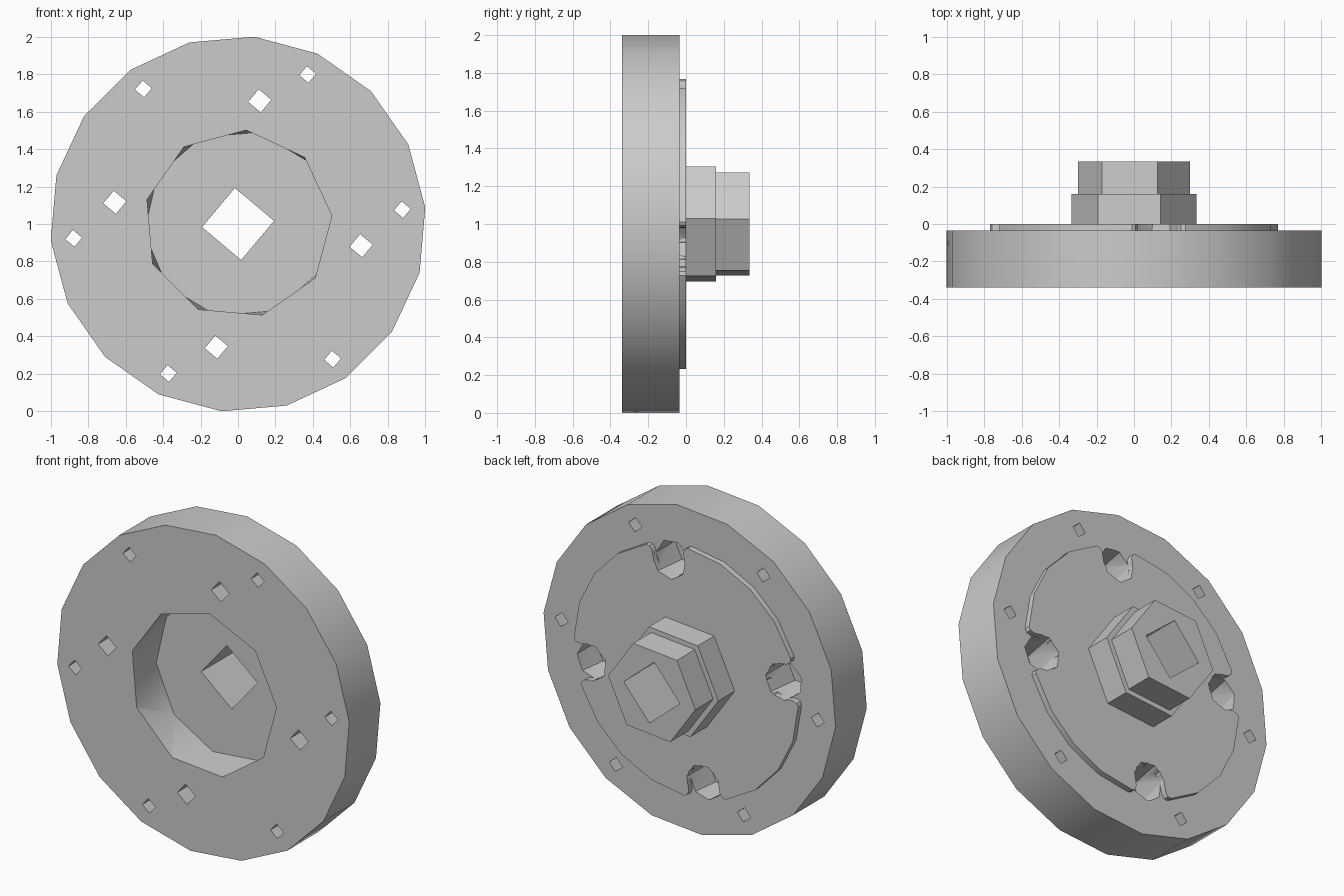
import bpy, bmesh, math
from math import cos, sin, radians, sqrt

cube = bpy.data.objects.get("Cube")
if cube:
    bpy.data.objects.remove(cube, do_unlink=True)

TURN = 5          # every polygon is turned by this angle
FRONT, BACK, PLATE = -0.34, -0.035, 0.0


def ring(radius, sides, cx=0, cz=0, turn=TURN):
    """Regular polygon in the x-z plane."""
    angles = [radians(turn + 360 * i / sides) for i in range(sides)]
    return [(cx + radius * cos(a), cz + radius * sin(a)) for a in angles]


def polar(radius, degrees):
    return radius * cos(radians(degrees)), radius * sin(radians(degrees))


def make_object(name, bm):
    bmesh.ops.recalc_face_normals(bm, faces=bm.faces)
    mesh = bpy.data.meshes.new(name)
    bm.to_mesh(mesh)
    bm.free()
    obj = bpy.data.objects.new(name, mesh)
    bpy.context.collection.objects.link(obj)
    return obj


def prism(name, outline, y0, y1):
    """Extrude an x-z outline from y0 to y1."""
    bm = bmesh.new()
    face = bm.faces.new([bm.verts.new((x, y0, z + 1)) for x, z in outline])
    grown = bmesh.ops.extrude_face_region(bm, geom=[face])
    verts = [v for v in grown["geom"] if isinstance(v, bmesh.types.BMVert)]
    bmesh.ops.translate(bm, verts=verts, vec=(0, y1 - y0, 0))
    return make_object(name, bm)


def loft(name, outline0, y0, outline1, y1):
    """Join two outlines with different side counts."""
    bm = bmesh.new()
    for outline, y in ((outline0, y0), (outline1, y1)):
        for x, z in outline:
            bm.verts.new((x, y, z + 1))
    bmesh.ops.convex_hull(bm, input=bm.verts)
    bmesh.ops.dissolve_limit(bm, angle_limit=0.001, verts=bm.verts, edges=bm.edges)
    return make_object(name, bm)


def combine(target, tool, operation):
    """Apply a boolean and discard the tool."""
    tool.hide_render = True
    mod = target.modifiers.new("cut", "BOOLEAN")
    mod.operation, mod.object, mod.solver = operation, tool, "EXACT"
    bpy.context.view_layer.objects.active = target
    bpy.ops.object.modifier_apply(modifier=mod.name)
    bpy.data.objects.remove(tool, do_unlink=True)


def plate_outline():
    """Disc outline with four rounded notches."""
    rim, lip = 0.768, 0.145
    half = [(sqrt(rim ** 2 - lip ** 2), lip), (0.748, 0.123), (0.72, 0.108),
            (0.66, 0.108), (0.6, 0.085)]
    notch = [(r, -t) for r, t in half] + [(0.56, 0)] + half[::-1]
    lip_angle = math.degrees(math.asin(lip / rim))
    points = []
    for k in range(4):
        mid = -10 + 90 * k
        c, s = cos(radians(mid)), sin(radians(mid))
        points += [(r * c - t * s, r * s + t * c) for r, t in notch]
        span = 90 - 2 * lip_angle
        points += [polar(rim, mid + lip_angle + span * i / 4) for i in (1, 2, 3)]
    return points


# Flange disc, raised back plate and stepped hexagonal hub
body = prism("flange_hub", ring(1.004, 18), FRONT, BACK)
combine(body, prism("back_plate", plate_outline(), BACK - 0.01, PLATE), "UNION")
combine(body, prism("hub_base", ring(0.335, 6), PLATE - 0.01, 0.16), "UNION")
combine(body, prism("hub_tip", ring(0.3, 6), 0.15, 0.335), "UNION")

# Front recess and central bore
combine(body, loft("recess", ring(0.503, 9), FRONT - 0.001, ring(0.503, 10), -0.085),
        "DIFFERENCE")
combine(body, prism("bore", ring(0.193, 4), -0.5, 0.5), "DIFFERENCE")

# Four bolt holes with pockets on the back
for k in range(4):
    x, z = polar(0.668, -10 + 90 * k)
    combine(body, loft("pocket", ring(0.113, 7, x, z), PLATE + 0.001,
                       ring(0.113, 6, x, z), -0.22), "DIFFERENCE")
    combine(body, prism("bolt_hole", ring(0.062, 4, x, z), -0.5, 0.1), "DIFFERENCE")

# Six small holes near the rim
for k in range(6):
    x, z = polar(0.881, TURN + 60 * k)
    combine(body, prism("rim_hole", ring(0.045, 4, x, z), -0.5, 0.1), "DIFFERENCE")

# Plain grey metal
grey = bpy.data.materials.new("grey_metal")
grey.use_nodes = True
color = (0.6, 0.6, 0.6, 1)
grey.diffuse_color = color
grey.node_tree.nodes["Principled BSDF"].inputs["Base Color"].default_value = color
body.data.materials.clear()
body.data.materials.append(grey)
for poly in body.data.polygons:
    poly.material_index = 0

bpy.ops.object.select_all(action="DESELECT")
body.select_set(True)
bpy.context.view_layer.objects.active = body
bpy.ops.object.shade_smooth_by_angle(angle=radians(30))
